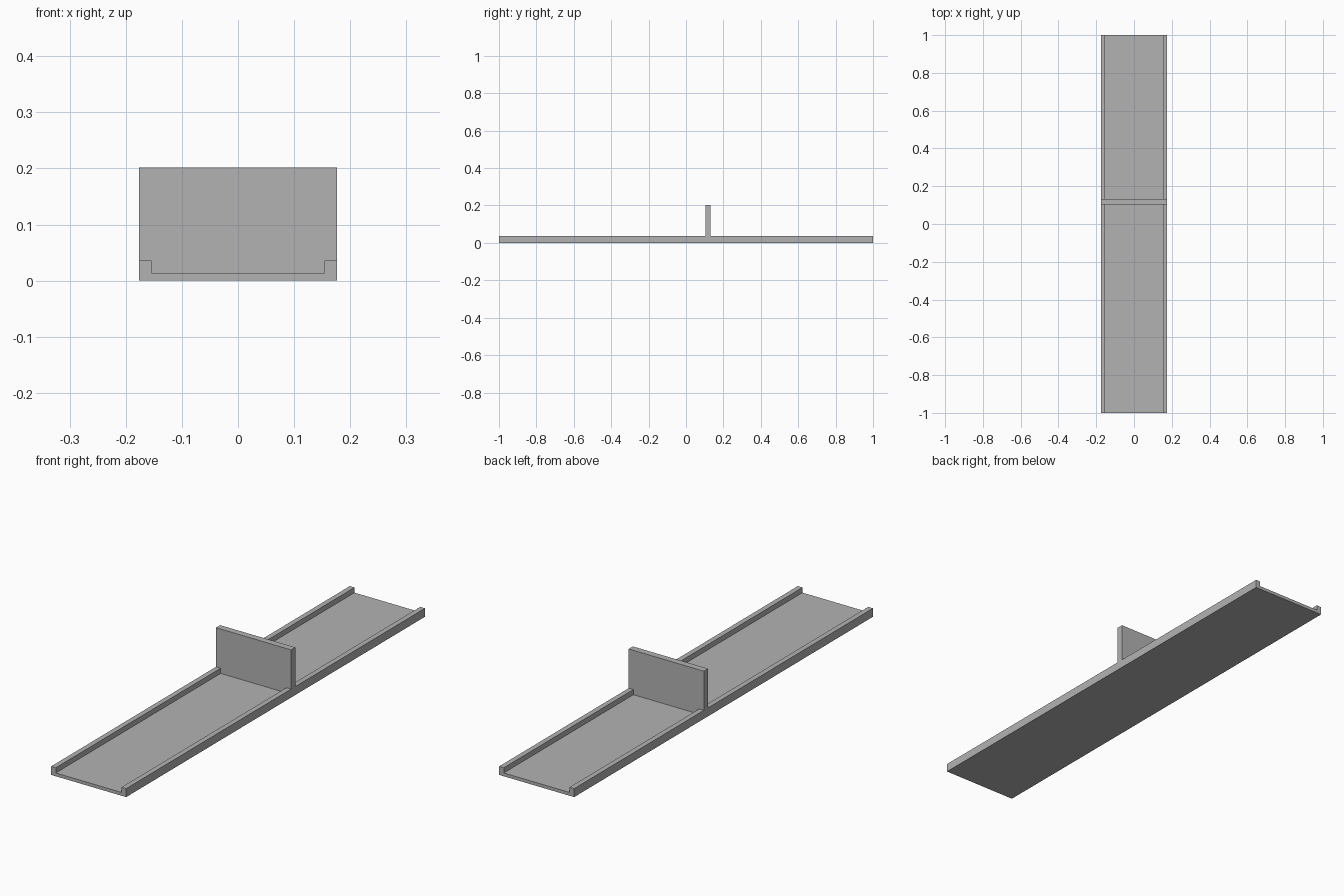
import bpy
import bmesh

if "Cube" in bpy.data.objects:
    bpy.data.objects.remove(bpy.data.objects["Cube"])

HALF_W = 0.176    # half of the overall width
RAIL_IN = 0.154   # inner side of the edge rails
FLOOR_Z = 0.014   # top of the tray floor
RAIL_Z = 0.036    # top of the edge rails
WALL_Z = 0.202    # top of the cross wall

grey = bpy.data.materials.new("plain grey")
grey.diffuse_color = (0.45, 0.45, 0.45, 1.0)
grey.use_nodes = True
grey.node_tree.nodes["Principled BSDF"].inputs["Base Color"].default_value = grey.diffuse_color


def extrude_profile(name, half_profile, y0, y1):
    """Mirror a right-hand (x, z) outline and extrude it along y."""
    outline = half_profile + [(-x, z) for x, z in reversed(half_profile)]
    bm = bmesh.new()
    face = bm.faces.new([bm.verts.new((x, y0, z)) for x, z in outline])
    result = bmesh.ops.extrude_face_region(bm, geom=[face], use_keep_orig=True)
    moved = [g for g in result["geom"] if isinstance(g, bmesh.types.BMVert)]
    bmesh.ops.translate(bm, verts=moved, vec=(0, y1 - y0, 0))
    bmesh.ops.recalc_face_normals(bm, faces=bm.faces)
    mesh = bpy.data.meshes.new(name)
    bm.to_mesh(mesh)
    bm.free()
    mesh.materials.append(grey)
    obj = bpy.data.objects.new(name, mesh)
    bpy.context.collection.objects.link(obj)
    return obj


# Long shallow channel: floor with a raised rail on both sides
extrude_profile("channel_tray",
                [(HALF_W, 0), (HALF_W, RAIL_Z), (RAIL_IN, RAIL_Z), (RAIL_IN, FLOOR_Z)],
                -1.0, 1.0)

# Upright cross wall, notched to sit over the rails
extrude_profile("cross_wall",
                [(RAIL_IN, FLOOR_Z), (RAIL_IN, RAIL_Z), (HALF_W, RAIL_Z), (HALF_W, WALL_Z)],
                0.104, 0.132)
